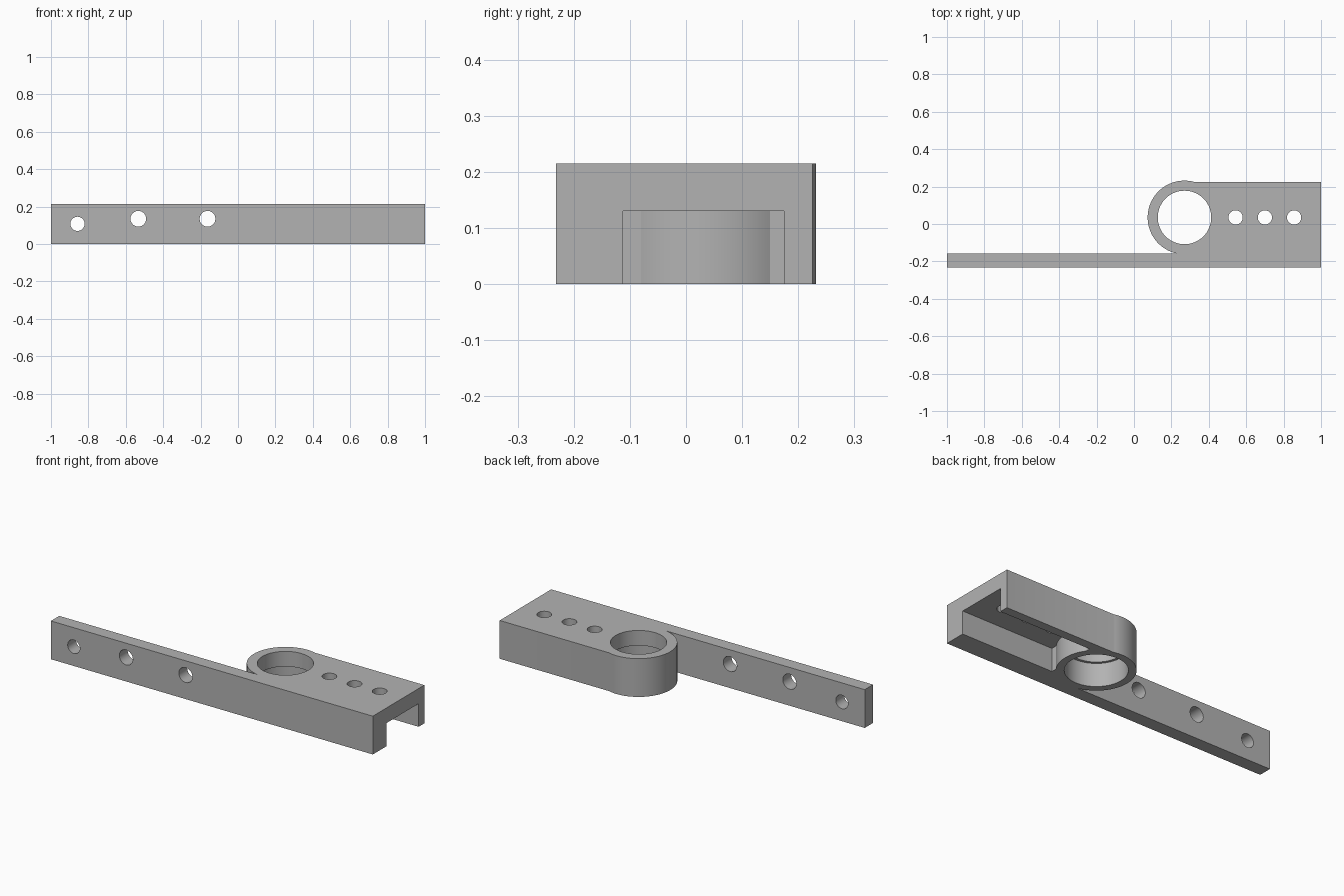
import bpy, bmesh
from math import sin, cos, asin, acos, pi, radians
from mathutils import Matrix, Vector

if "Cube" in bpy.data.objects:
    bpy.data.objects.remove(bpy.data.objects["Cube"])

HEIGHT = 0.215
FRONT, BACK, BAR_BACK = -0.232, 0.225, -0.158
CX, CY, RING_R = 0.27, 0.035, 0.197
CEILING = 0.13

grey = bpy.data.materials.new("grey metal")
grey.use_nodes = True
grey.diffuse_color = (0.45, 0.45, 0.45, 1)
grey.node_tree.nodes["Principled BSDF"].inputs["Base Color"].default_value = (0.45, 0.45, 0.45, 1)


def arc(start, end, steps):
    angles = [start + (end - start) * i / steps for i in range(steps + 1)]
    return [(CX + RING_R * cos(a), CY + RING_R * sin(a)) for a in angles]


def finish(name, bm):
    bmesh.ops.recalc_face_normals(bm, faces=bm.faces)
    mesh = bpy.data.meshes.new(name)
    bm.to_mesh(mesh)
    bm.free()
    mesh.materials.append(grey)
    obj = bpy.data.objects.new(name, mesh)
    bpy.context.collection.objects.link(obj)
    return obj


def prism(name, outline, z0, z1):
    bm = bmesh.new()
    face = bm.faces.new([bm.verts.new((x, y, z0)) for x, y in outline])
    top = bmesh.ops.extrude_face_region(bm, geom=[face])["geom"]
    moved = [v for v in top if isinstance(v, bmesh.types.BMVert)]
    bmesh.ops.translate(bm, verts=moved, vec=(0, 0, z1 - z0))
    return finish(name, bm)


def cylinder(name, centre, radius, depth, along_y=False, segments=48):
    bm = bmesh.new()
    turn = Matrix.Rotation(pi / 2 if along_y else 0, 4, "X")
    bmesh.ops.create_cone(bm, cap_ends=True, segments=segments, radius1=radius, radius2=radius,
                          depth=depth, matrix=Matrix.Translation(Vector(centre)) @ turn)
    return finish(name, bm)


# Plan outline: arm, mounting block and rounded ring end
ring_start = asin((BACK - CY) / RING_R)
ring_end = pi + asin((CY - BAR_BACK) / RING_R)
outline = [(-1, FRONT), (1, FRONT), (1, BACK)] + arc(ring_start, ring_end, 56) + [(-1, BAR_BACK)]
bracket = prism("bracket_body", outline, 0, HEIGHT)

# Underside channel, ending on the outside of the ring
END_X = 0.43
half = acos((END_X - CX) / RING_R)
channel = [(1.1, -0.112), (1.1, 0.175), (END_X, 0.175)] + arc(half, -half, 24) + [(END_X, -0.112)]
cutters = [prism("channel_cutter", channel, -0.1, CEILING)]

# Stepped bore: narrow lip above, wider seat below
cutters.append(cylinder("bore_cutter", (CX, CY, 0.2), 0.143, 0.8, segments=80))
cutters.append(cylinder("seat_cutter", (CX, CY, CEILING - 0.2), 0.157, 0.4, segments=80))

# Screw holes through the top plate
for x in (0.543, 0.7, 0.856):
    cutters.append(cylinder("plate_hole_cutter", (x, CY, 0.2), 0.038, 0.4))

# Screw holes through the arm
for x, z, r in ((-0.858, 0.108, 0.038), (-0.533, 0.135, 0.042), (-0.163, 0.135, 0.042)):
    cutters.append(cylinder("arm_hole_cutter", (x, -0.195, z), r, 0.2, along_y=True))

# Cut the body
bpy.ops.object.select_all(action="DESELECT")
bpy.context.view_layer.objects.active = bracket
bracket.select_set(True)
for cutter in cutters:
    cutter.hide_render = True
    mod = bracket.modifiers.new("cut", "BOOLEAN")
    mod.operation = "DIFFERENCE"
    mod.solver = "EXACT"
    mod.object = cutter
    bpy.ops.object.modifier_apply(modifier=mod.name)
    bpy.data.objects.remove(cutter)

bpy.ops.object.shade_smooth_by_angle(angle=radians(30))
